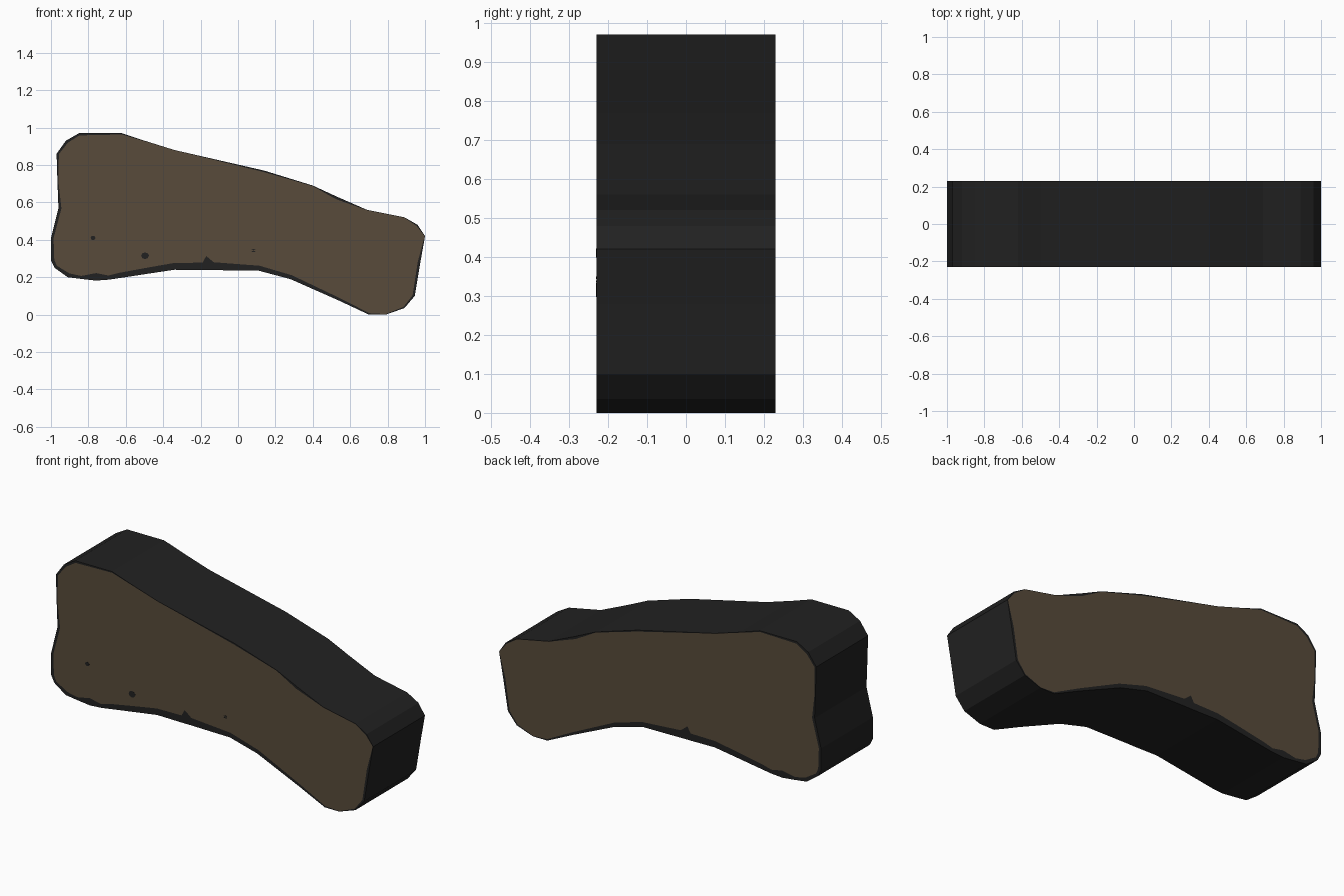
import bpy, bmesh
from mathutils import Vector, Matrix

if "Cube" in bpy.data.objects:
    bpy.data.objects.remove(bpy.data.objects["Cube"])


def material(name, rgb):
    m = bpy.data.materials.new(name)
    m.diffuse_color = (*rgb, 1)
    m.use_nodes = True
    m.node_tree.nodes["Principled BSDF"].inputs["Base Color"].default_value = m.diffuse_color
    return m


DARK = material("charcoal_edge", (0.0155, 0.0155, 0.0155))
BROWN = material("brown_face", (0.099, 0.071, 0.043))
HALF = 0.23

# Side profile, clockwise from the upper left: x, z, width of the worn dark rim
PROFILE = [
    (-0.97, 0.86, .012), (-0.92, 0.93, .015), (-0.85, 0.97, .012), (-0.62, 0.97, .007),
    (-0.50, 0.93, .003), (-0.34, 0.88, .001), (0.14, 0.77, .008), (0.40, 0.69, .003),
    (0.53, 0.63, .014), (0.69, 0.56, .002), (0.89, 0.52, .002), (0.96, 0.48, .008),
    (1.0, 0.42, .002), (0.975, 0.28, .014), (0.945, 0.10, .012), (0.89, 0.035, .008),
    (0.79, 0.003, .003), (0.70, 0.003, .008), (0.54, 0.075, .014), (0.28, 0.19, .022),
    (0.11, 0.235, .027), (0.0, 0.236, .034), (-0.13, 0.238, .042), (-0.17, 0.238, .075),
    (-0.19, 0.238, .04), (-0.34, 0.24, .036), (-0.46, 0.222, .033), (-0.63, 0.196, .028),
    (-0.69, 0.187, .022), (-0.76, 0.182, .04), (-0.84, 0.191, .016), (-0.91, 0.20, .022),
    (-0.98, 0.25, .016), (-1.0, 0.29, .018), (-1.0, 0.41, .014), (-0.96, 0.57, .016),
    (-0.965, 0.70, .006),
]

outer = [Vector((x, z)) for x, z, w in PROFILE]
outer = [p if p.y > 0.004 else Vector((p.x, 0)) for p in outer]
n = len(outer)
inner = []
for i, p in enumerate(outer):
    d = (outer[(i + 1) % n] - outer[i - 1]).normalized()
    inner.append(p + Vector((d.y, -d.x)) * PROFILE[i][2])

# Slab: dark side walls and rims, brown faces front and back
bm = bmesh.new()
rings = {}
for s in (-1, 1):
    for key, loop in (("out", outer), ("in", inner)):
        rings[key, s] = [bm.verts.new((p.x, s * HALF, p.y)) for p in loop]
    bm.faces.new(rings["in", s]).material_index = 1


def bridge(a, b):
    for i in range(n):
        j = (i + 1) % n
        bm.faces.new((a[i], a[j], b[j], b[i]))


bridge(rings["out", -1], rings["out", 1])
for s in (-1, 1):
    bridge(rings["out", s], rings["in", s])
bmesh.ops.recalc_face_normals(bm, faces=bm.faces)
mesh = bpy.data.meshes.new("curved_slab")
bm.to_mesh(mesh)
bm.free()
mesh.materials.append(DARK)
mesh.materials.append(BROWN)
slab = bpy.data.objects.new("curved_slab", mesh)
bpy.context.collection.objects.link(slab)


# Small dark specks on the front face
def speck(name, x, z, rx, rz):
    b = bmesh.new()
    bmesh.ops.create_cone(b, cap_ends=True, segments=8, radius1=1, radius2=1, depth=0.004,
                          matrix=Matrix.Rotation(1.5707963, 4, 'X'))
    bmesh.ops.scale(b, vec=(rx, 1, rz), verts=b.verts)
    bmesh.ops.translate(b, vec=(x, -HALF + 0.001, z), verts=b.verts)
    me = bpy.data.meshes.new(name)
    b.to_mesh(me)
    b.free()
    me.materials.append(DARK)
    bpy.context.collection.objects.link(bpy.data.objects.new(name, me))


speck("small_speck", -0.775, 0.41, 0.013, 0.012)
speck("large_speck", -0.497, 0.315, 0.021, 0.018)
speck("upper_scratch", 0.083, 0.347, 0.012, 0.003)
speck("lower_scratch", 0.083, 0.337, 0.012, 0.003)
